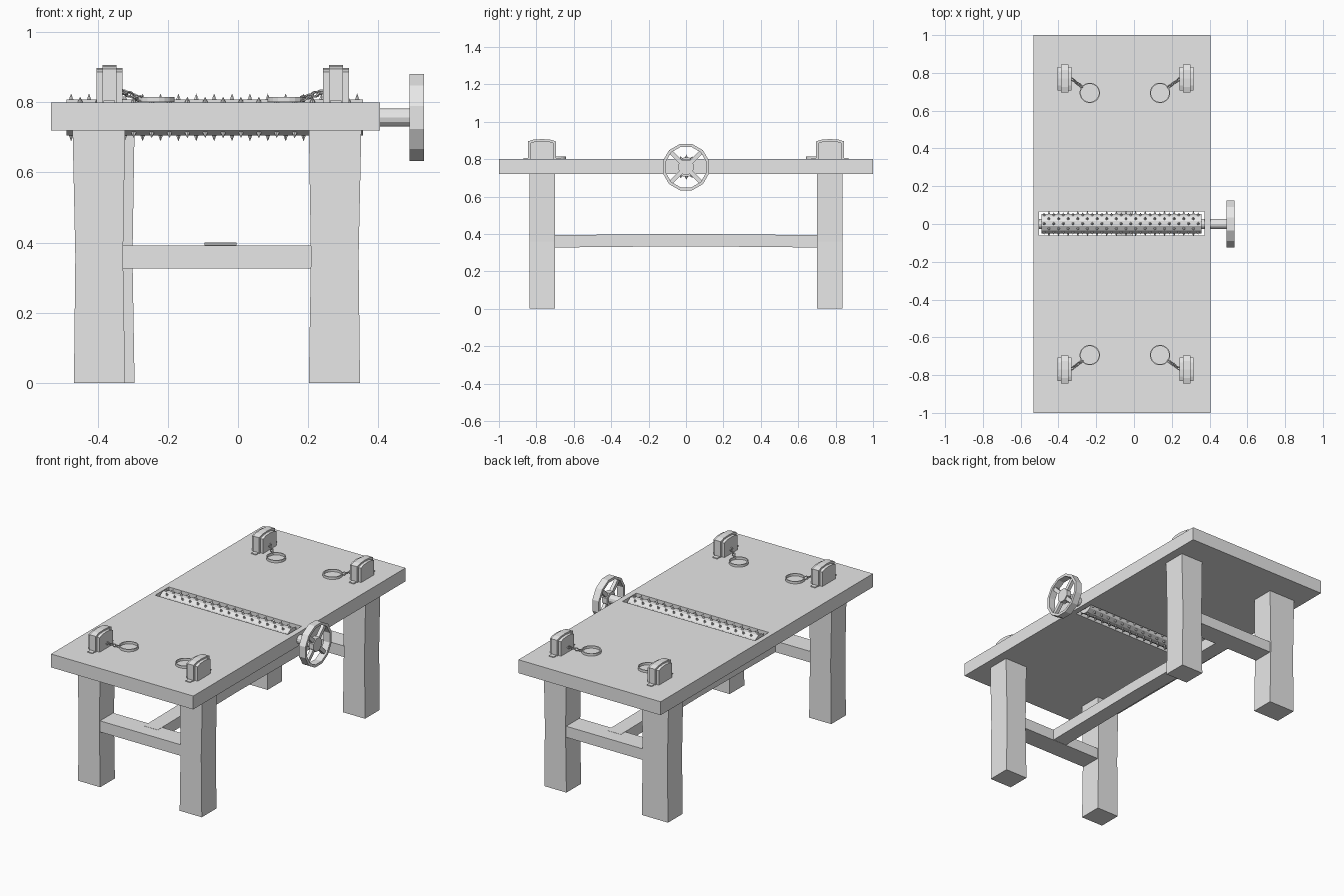
import bpy, bmesh, math
from mathutils import Matrix, Vector

cube = bpy.data.objects.get("Cube")
if cube:
    bpy.data.objects.remove(cube, do_unlink=True)

grey = bpy.data.materials.new("plain_grey")
grey.use_nodes = True
grey.diffuse_color = (0.8, 0.8, 0.8, 1)
grey.node_tree.nodes["Principled BSDF"].inputs["Base Color"].default_value = (0.8, 0.8, 0.8, 1)

CX = -0.06        # centre line of the table
AXIS_Z = 0.757    # height of the roller axis
TO_X = Matrix.Rotation(math.pi / 2, 4, 'Y')


def finish(name, bm):
    bmesh.ops.recalc_face_normals(bm, faces=bm.faces)
    mesh = bpy.data.meshes.new(name)
    bm.to_mesh(mesh)
    bm.free()
    mesh.materials.append(grey)
    obj = bpy.data.objects.new(name, mesh)
    bpy.context.collection.objects.link(obj)
    return obj


def add_box(bm, x0, x1, y0, y1, z0, z1):
    m = Matrix.Translation(((x0 + x1) / 2, (y0 + y1) / 2, (z0 + z1) / 2))
    m = m @ Matrix.Diagonal((x1 - x0, y1 - y0, z1 - z0, 1))
    return bmesh.ops.create_cube(bm, size=1, matrix=m)["verts"]


def add_cone(bm, r1, r2, depth, sides, matrix):
    bmesh.ops.create_cone(bm, cap_ends=True, segments=sides, radius1=r1,
                          radius2=r2, depth=depth, matrix=matrix)


def loft(bm, sections, closed=False):
    """Skin a list of matching vertex rings."""
    rings = [[bm.verts.new(p) for p in s] for s in sections]
    n = len(rings[0])
    pairs = list(zip(rings, rings[1:])) + ([(rings[-1], rings[0])] if closed else [])
    for a, b in pairs:
        for i in range(n):
            j = (i + 1) % n
            bm.faces.new((a[i], a[j], b[j], b[i]))
    if not closed:
        bm.faces.new(rings[0])
        bm.faces.new(rings[-1])


def add_band(bm, inner, outer, width, sides, matrix):
    """Flat hoop around the local z axis."""
    sections = []
    for i in range(sides):
        a = math.tau * (i + 0.5) / sides
        c, s = math.cos(a), math.sin(a)
        sections.append([matrix @ Vector((r * c, r * s, z)) for r, z in
                         ((inner, -width / 2), (outer, -width / 2),
                          (outer, width / 2), (inner, width / 2))])
    loft(bm, sections, closed=True)


# Table top with a long slot
bm = bmesh.new()
xs, ys = (-0.533, -0.503, 0.372, 0.405), (-1, -0.062, 0.067, 1)
grid = [[bm.verts.new((x, y, 0.72)) for y in ys] for x in xs]
for i in range(3):
    for j in range(3):
        if (i, j) != (1, 1):
            bm.faces.new((grid[i][j], grid[i + 1][j], grid[i + 1][j + 1], grid[i][j + 1]))
up = bmesh.ops.extrude_face_region(bm, geom=bm.faces[:])["geom"]
bmesh.ops.translate(bm, vec=(0, 0, 0.08),
                    verts=[v for v in up if isinstance(v, bmesh.types.BMVert)])
finish("table_top", bm)

# Hand-hewn legs with a slight waist
for sx, side in ((-1, "right"), (1, "left")):
    for sy, end in ((-1, "front"), (1, "back")):
        bm = bmesh.new()
        inner = 0.235 if (sx, sy) == (-1, 1) else 0.262
        sections = []
        for z, out, inn in ((0, 0, 0), (0.36, -0.004, 0.006), (0.73, 0.004, 0)):
            a, b = CX + sx * (inner + inn), CX + sx * (0.408 + out)
            y0, y1 = sy * 0.7, sy * 0.838
            sections.append([(a, y0, z), (b, y0, z), (b, y1, z), (a, y1, z)])
        loft(bm, sections)
        finish(f"{end}_{side}_leg", bm)

# Stretchers between the legs, and the long one joining them
for sy, end in ((-1, "front"), (1, "back")):
    bm = bmesh.new()
    add_box(bm, -0.34, 0.23, sy * 0.77 - 0.062, sy * 0.77 + 0.062, 0.326, 0.392)
    finish(f"{end}_stretcher", bm)
bm = bmesh.new()
sections = [[(x, y, z + lift) for x, z in ((-0.095, 0.328), (-0.004, 0.328),
                                           (-0.004, 0.394), (-0.095, 0.394))]
            for y, lift in ((-0.75, -0.001), (0, 0.006), (0.75, -0.001))]
loft(bm, sections)
finish("long_stretcher", bm)

# Spiked roller
bm = bmesh.new()
SIDES, RADIUS = 12, 0.053
centre = Matrix.Translation((-0.066, 0.002, AXIS_Z))
add_cone(bm, RADIUS, RADIUS, 0.845, SIDES,
         centre @ TO_X @ Matrix.Rotation(math.pi / SIDES, 4, 'Z'))
for row in range(SIDES):
    turn = Matrix.Rotation(math.tau * row / SIDES, 4, 'X')
    odd = row % 2
    for k in range(17 - odd):
        x = -0.41 + 0.051 * (k + odd / 2)
        spot = centre @ turn @ Matrix.Translation((x, 0, RADIUS + 0.006))
        add_cone(bm, 0.008, 0, 0.018, 6, spot)
finish("spiked_roller", bm)

# Axle through the table side
bm = bmesh.new()
add_cone(bm, 0.026, 0.026, 1.01, 12, Matrix.Translation((-0.01, 0, AXIS_Z)) @ TO_X)
finish("axle", bm)

# Hand wheel: rim, hub and four diagonal spokes
bm = bmesh.new()
hub = Matrix.Translation((0.51, 0, AXIS_Z))
add_band(bm, 0.112, 0.128, 0.042, 12, hub @ TO_X)
add_cone(bm, 0.042, 0.042, 0.032, 8, hub @ TO_X @ Matrix.Rotation(math.pi / 8, 4, 'Z'))
for k in range(4):
    spoke = add_box(bm, -0.01, 0.01, -0.011, 0.011, 0.03, 0.118)
    bmesh.ops.transform(bm, verts=spoke,
                        matrix=hub @ Matrix.Rotation(math.pi * (k / 2 + 0.25), 4, 'X'))
finish("hand_wheel", bm)


def arched_slab(bm, cx, cy, half_x, half_y, top):
    """Upright slab with a gently arched top edge."""
    outline = [(-half_y, 0.8), (half_y, 0.8), (half_y, top - 0.012),
               (half_y * 0.6, top - 0.003), (0, top), (-half_y * 0.6, top - 0.003),
               (-half_y, top - 0.012)]
    loft(bm, [[(cx + dx, cy + y, z) for y, z in outline] for dx in (-half_x, half_x)])


# Anchor blocks with chain and cuff at each corner
for sx, side in ((-1, "right"), (1, "left")):
    for sy, end in ((-1, "front"), (1, "back")):
        bx, by = -0.044 + sx * 0.323, sy * 0.77
        tag = f"{end}_{side}"
        bm = bmesh.new()
        arched_slab(bm, bx, by, 0.037, 0.062, 0.898)
        arched_slab(bm, bx, by, 0.02, 0.075, 0.907)
        add_box(bm, bx - 0.016, bx + 0.016, by - 0.1, by + 0.1, 0.8, 0.805)
        finish(f"{tag}_anchor_block", bm)

        cuff = Vector((-0.048 + sx * 0.186, sy * 0.694, 0.808))
        bm = bmesh.new()
        add_band(bm, 0.048, 0.054, 0.014, 20, Matrix.Translation(cuff))
        finish(f"{tag}_cuff", bm)

        # Oval links, each a quarter turn from the last
        start = Vector((bx - sx * 0.034, by, 0.832))
        flat = Vector((start.x - cuff.x, start.y - cuff.y, 0)).normalized()
        path = cuff + flat * 0.05 - start
        bm = bmesh.new()
        for k in range(4):
            spot = Matrix.Translation(start + path * (k + 0.5) / 4)
            aim = path.to_track_quat('X', 'Z').to_matrix().to_4x4()
            m = spot @ aim @ Matrix.Rotation(math.pi / 2 * k + 0.6, 4, 'X')
            sections = []
            for i in range(10):
                a = math.tau * i / 10
                ring = Vector((math.cos(a), math.sin(a), 0))
                mid = Vector((0.013 * ring.x, 0.008 * ring.y, 0))
                sections.append([m @ (mid + 0.003 * (math.cos(t) * ring + Vector((0, 0, math.sin(t)))))
                                 for t in (math.tau * q / 5 for q in range(5))])
            loft(bm, sections, closed=True)
        finish(f"{tag}_chain", bm)
